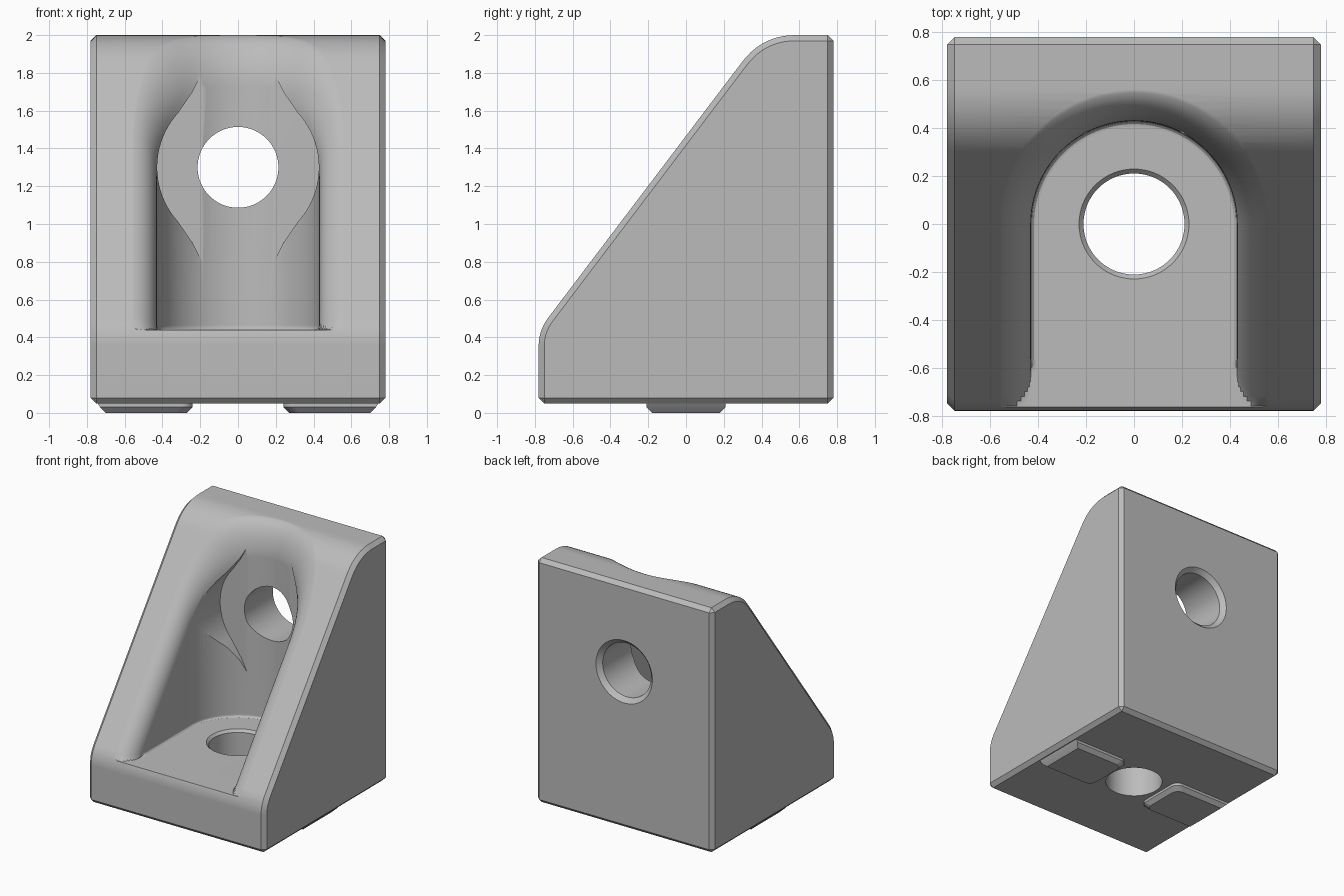
import bpy, bmesh, math
from mathutils import Vector

cube = bpy.data.objects.get("Cube")
if cube:
    bpy.data.objects.remove(cube, do_unlink=True)

HALF = 0.78        # half width and half depth
POCKET = 0.43      # pocket radius
FLOOR = 0.44       # pocket floor height
LIP = 0.14         # rounding of the pocket rim
HOLE = 0.214
HOLE_Z = 1.3

grey = bpy.data.materials.new("cast_grey")
grey.use_nodes = True
grey.diffuse_color = (0.5, 0.5, 0.5, 1)
grey.node_tree.nodes["Principled BSDF"].inputs["Base Color"].default_value = (0.5, 0.5, 0.5, 1)


def loft(name, rings):
    """Closed solid through rings of equal point count."""
    bm = bmesh.new()
    loops = [[bm.verts.new(p) for p in ring] for ring in rings]
    n = len(loops[0])
    for a, b in zip(loops, loops[1:]):
        for i in range(n):
            j = (i + 1) % n
            bm.faces.new((a[i], a[j], b[j], b[i]))
    bm.faces.new(loops[0][::-1])
    bm.faces.new(loops[-1])
    bmesh.ops.remove_doubles(bm, verts=bm.verts, dist=0.00005)
    bmesh.ops.recalc_face_normals(bm, faces=bm.faces)
    mesh = bpy.data.meshes.new(name)
    bm.to_mesh(mesh)
    bm.free()
    obj = bpy.data.objects.new(name, mesh)
    bpy.context.collection.objects.link(obj)
    mesh.materials.append(grey)
    return obj


def activate(obj):
    bpy.ops.object.select_all(action='DESELECT')
    obj.select_set(True)
    bpy.context.view_layer.objects.active = obj


def cut(target, cutter):
    mod = target.modifiers.new("cut", 'BOOLEAN')
    mod.operation = 'DIFFERENCE'
    mod.solver = 'EXACT'
    mod.object = cutter
    cutter.hide_render = True
    activate(target)
    bpy.ops.object.modifier_apply(modifier=mod.name)
    bpy.data.objects.remove(cutter, do_unlink=True)


def finish(obj):
    activate(obj)
    bpy.ops.object.shade_smooth_by_angle(angle=math.radians(28))
    mod = obj.modifiers.new("even_shading", 'WEIGHTED_NORMAL')
    mod.keep_sharp = True


def bend(a, corner, b, steps=10):
    a, corner, b = Vector(a), Vector(corner), Vector(b)
    return [a * (1 - t) ** 2 + corner * 2 * t * (1 - t) + b * t * t
            for t in (i / steps for i in range(steps + 1))]


# Side profile: upright front, slope, rounded top
skin = (bend((-HALF, 0.354), (-HALF, 0.437), (-0.73, 0.503))
        + bend((0.296, 1.857), (0.404, 2), (0.58, 2)))
profile = [(-HALF, 0.05)] + [tuple(p) for p in skin] + [(HALF, 2), (HALF, 0.05)]
body = loft("bracket_body", [[(x, y, z) for y, z in profile] for x in (-HALF, HALF)])
bevel = body.modifiers.new("chamfer", 'BEVEL')
bevel.width = 0.03
bevel.segments = 1
bevel.limit_method = 'ANGLE'
bevel.angle_limit = math.radians(30)
bevel.use_clamp_overlap = False
activate(body)
bpy.ops.object.modifier_apply(modifier=bevel.name)


def skin_height(y):
    if y <= skin[0].x:
        return skin[0].y
    for p, q in zip(skin, skin[1:]):
        if y <= q.x:
            return p.y + (q.y - p.y) * (y - p.x) / max(q.x - p.x, 1e-6)
    return 2.0


def pocket_outline(offset):
    """U shape in plan, open to the front."""
    r = POCKET + offset
    ys = [-0.9] + [-HALF + 0.02 * i for i in range(12)] + [-0.5 + 0.1 * i for i in range(5)]
    right = [(r, y) for y in ys]
    arc = [(r * math.cos(math.pi * i / 48), r * math.sin(math.pi * i / 48)) for i in range(49)]
    return right + arc + [(-x, y) for x, y in reversed(right)]


def rim(y, drop):
    return max(skin_height(y) - drop, FLOOR)


# Pocket: flat floor with a small fillet, straight walls, wide rounded rim
depth = LIP / 0.6
rings = []
for i in range(4):
    a = math.radians(30 * i)
    off, rise = 0.025 * (math.sin(a) - 1), FLOOR + 0.025 * (1 - math.cos(a))
    rings.append([(x, y, min(rise, rim(y, depth))) for x, y in pocket_outline(off)])
for i in range(11):
    a = math.radians(9 * i)
    off, drop = LIP * (1 - math.cos(a)), depth * (1 - math.sin(a))
    if i == 10:
        drop = -0.002
    rings.append([(x, y, rim(y, drop)) for x, y in pocket_outline(off)])
rings.append([(x, y, 2.5) for x, y in pocket_outline(LIP)])
cut(body, loft("pocket_cutter", rings))

# Flat seat around the horizontal hole, tapering to points above and below
R = POCKET - 0.002
side = [(R * math.cos(math.radians(a)), R * math.sin(math.radians(a))) for a in range(-42, 43, 4)]
side = [(0.19, -0.5), (0.24, -0.4)] + side + [(0.24, 0.4), (0.19, 0.5)]
seat = side + [(-x, z) for x, z in reversed(side)]
cut(body, loft("seat_cutter", [[(x, y, HOLE_Z + z) for x, z in seat] for y in (-1, 0.386)]))


def circle(r):
    return [(r * math.cos(math.tau * i / 64), r * math.sin(math.tau * i / 64)) for i in range(64)]


# Horizontal bolt hole, chamfered at the back
steps = [(0.1, HOLE), (HALF - 0.035, HOLE), (HALF + 0.01, HOLE + 0.045)]
cut(body, loft("back_hole_cutter",
               [[(x, y, HOLE_Z + z) for x, z in circle(r)] for y, r in steps]))

# Vertical bolt hole, eased at the pocket floor
steps = [(-0.1, HOLE - 0.003), (FLOOR - 0.02, HOLE - 0.003), (FLOOR + 0.01, HOLE + 0.025)]
cut(body, loft("floor_hole_cutter", [[(x, y, z) for x, y in circle(r)] for z, r in steps]))
finish(body)


def tab_outline(inner, outer, half, r=0.06):
    pts = [(outer, -half), (outer, half)]
    for start, cy in ((90, half - r), (180, r - half)):
        for i in range(7):
            a = math.radians(start + 15 * i)
            pts.append((inner + r + r * math.cos(a), cy + r * math.sin(a)))
    return pts


# Locating tabs under the base
levels = [(0, 0.27, 0.70, 0.18), (0.03, 0.24, 0.73, 0.21), (0.06, 0.24, 0.75, 0.21)]
for name, s in (("left_tab", 1), ("right_tab", -1)):
    finish(loft(name, [[(s * x, y, z) for x, y in tab_outline(i, o, h)] for z, i, o, h in levels]))
